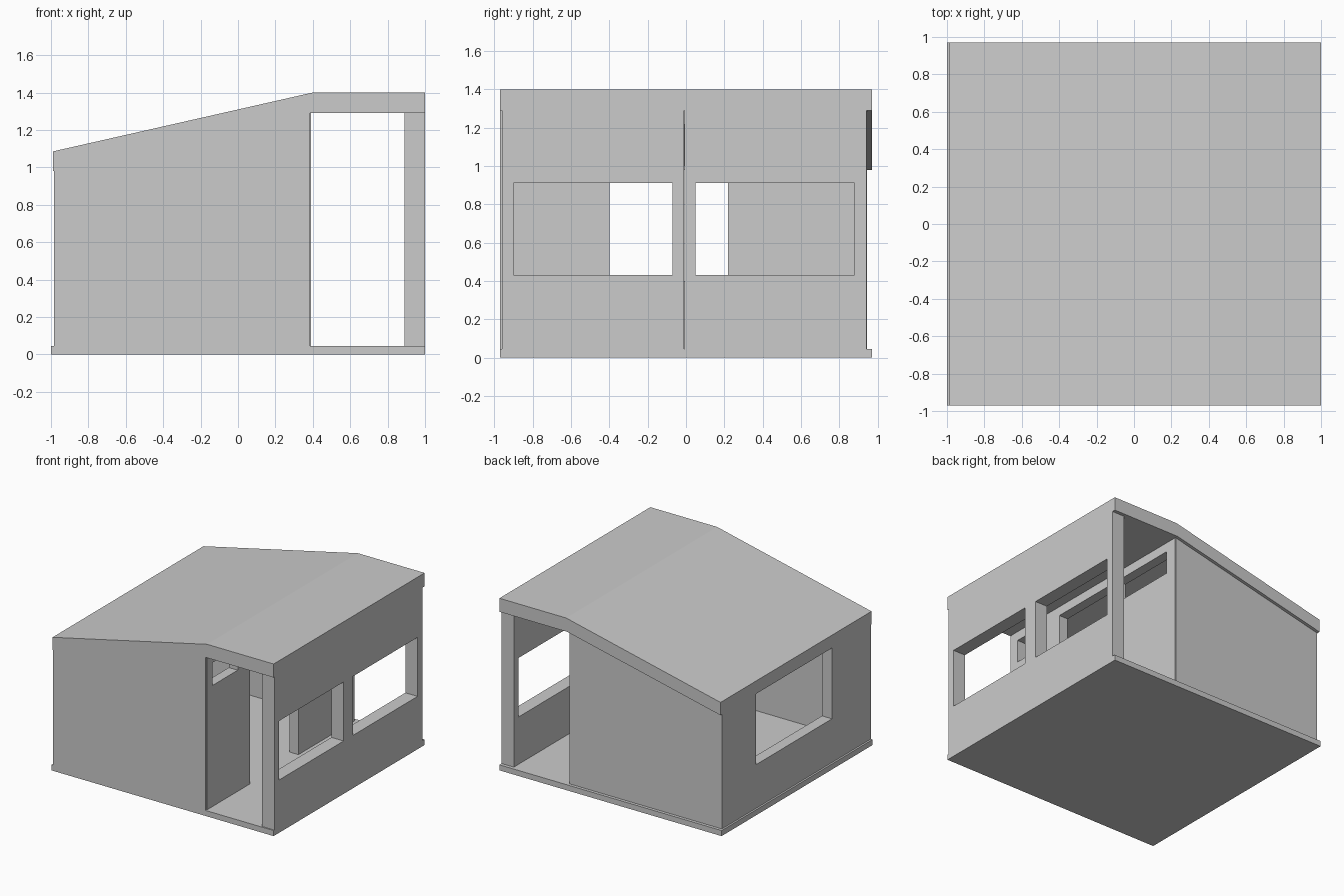
import bpy, bmesh
from mathutils import Vector

if "Cube" in bpy.data.objects:
    bpy.data.objects.remove(bpy.data.objects["Cube"])


def prism(name, pts, y0, y1):
    """Extrude an x-z outline from y0 to y1."""
    bm = bmesh.new()
    face = bm.faces.new([bm.verts.new((x, y0, z)) for x, z in pts])
    res = bmesh.ops.extrude_face_region(bm, geom=[face])
    verts = [g for g in res["geom"] if isinstance(g, bmesh.types.BMVert)]
    bmesh.ops.translate(bm, verts=verts, vec=Vector((0, y1 - y0, 0)))
    bmesh.ops.recalc_face_normals(bm, faces=bm.faces)
    mesh = bpy.data.meshes.new(name)
    bm.to_mesh(mesh)
    bm.free()
    obj = bpy.data.objects.new(name, mesh)
    bpy.context.collection.objects.link(obj)
    return obj


def box(name, x0, x1, y0, y1, z0, z1):
    return prism(name, [(x0, z0), (x1, z0), (x1, z1), (x0, z1)], y0, y1)


def cut(obj, x0, x1, openings):
    """Cut rectangular openings (y0, y1, z0, z1) through a wall."""
    for y0, y1, z0, z1 in openings:
        cutter = box("cutter", x0 - 0.05, x1 + 0.05, y0, y1, z0, z1)
        cutter.hide_render = True
        mod = obj.modifiers.new("opening", 'BOOLEAN')
        mod.operation = 'DIFFERENCE'
        mod.solver = 'EXACT'
        mod.object = cutter
        bpy.context.view_layer.objects.active = obj
        bpy.ops.object.modifier_apply(modifier=mod.name)
        bpy.data.objects.remove(cutter)


FLOOR = 0.045


def under(x):
    """Height of the sloping roof underside."""
    return 0.98 + (x + 0.99) * 0.31 / 1.38


# Floor slab
box("floor", -1, 1, -0.97, 0.97, 0, FLOOR)

# Roof: long slope that levels out over the walkway
prism("roof", [(-0.99, 0.98), (0.39, 1.29), (1, 1.29),
               (1, 1.4), (0.4, 1.4), (-0.99, 1.085)], -0.97, 0.97)

# Solid end walls that follow the roof slope
end = [(-0.985, FLOOR), (0.385, FLOOR), (0.385, under(0.385)), (-0.985, under(-0.985))]
prism("front_wall", end, -0.97, -0.89)
prism("back_wall", end, 0.865, 0.945)

# Left wall with one wide window
left = prism("left_wall", [(-0.985, FLOOR), (-0.895, FLOOR),
                           (-0.895, under(-0.895)), (-0.985, under(-0.985))], -0.89, 0.865)
cut(left, -0.985, -0.895, [(-0.47, 0.51, 0.4, 0.98)])

# Right wall: two panels, each with a window
for name, y0, y1, w0, w1 in (("right_wall_front", -0.96, -0.01, -0.9, -0.07),
                             ("right_wall_back", -0.008, 0.942, 0.05, 0.88)):
    panel = box(name, 0.89, 1, y0, y1, FLOOR, 1.29)
    cut(panel, 0.89, 1, [(w0, w1, 0.43, 0.91)])

# Walkway wall with a doorway and high slot windows either side
inner = prism("walkway_wall", [(0.31, FLOOR), (0.39, FLOOR), (0.39, 1.29),
                               (0.31, under(0.31))], -0.955, 0.94)
cut(inner, 0.31, 0.39, [(-0.4, 0.22, 0, 1.215),
                        (-0.885, -0.56, 1.03, 1.215),
                        (0.27, 0.84, 1.03, 1.215)])
